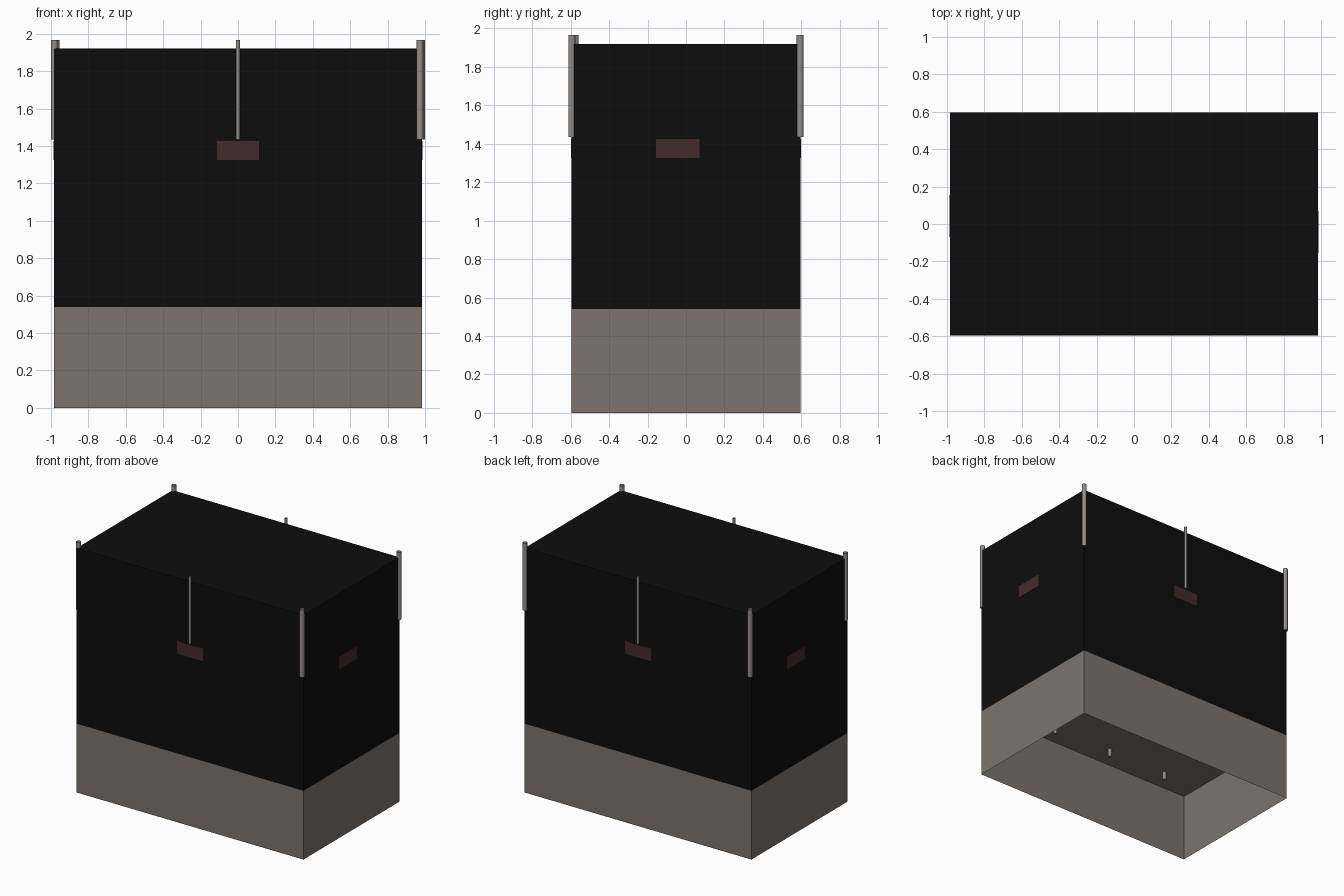
import bpy, bmesh, math

if "Cube" in bpy.data.objects:
    bpy.data.objects.remove(bpy.data.objects["Cube"])

X, Y = 0.985, 0.595      # half width and half depth of the cabinet
SKIRT, TOP = 0.54, 1.92


def material(name, rgb):
    m = bpy.data.materials.new(name)
    m.diffuse_color = (*rgb, 1)
    m.use_nodes = True
    m.node_tree.nodes["Principled BSDF"].inputs["Base Color"].default_value = m.diffuse_color
    return m


BLACK = material("black_panel", (0.004, 0.004, 0.004))
GREY = material("warm_grey", (0.2, 0.175, 0.155))
PLATE = material("dark_red_brown", (0.055, 0.025, 0.025))
METAL = material("metal", (0.3, 0.27, 0.25))


def finish(bm, name, mat):
    bmesh.ops.recalc_face_normals(bm, faces=bm.faces)
    me = bpy.data.meshes.new(name)
    bm.to_mesh(me)
    bm.free()
    ob = bpy.data.objects.new(name, me)
    bpy.context.collection.objects.link(ob)
    me.materials.append(mat)
    return ob


def box(name, lo, hi, mat, open_bottom=False):
    bm = bmesh.new()
    bmesh.ops.create_cube(bm, size=1)
    for v in bm.verts:
        v.co = [(a + b) / 2 + c * (b - a) for a, b, c in zip(lo, hi, v.co)]
    bmesh.ops.recalc_face_normals(bm, faces=bm.faces)
    if open_bottom:
        ends = [f for f in bm.faces if f.normal.z < -0.9]
        bmesh.ops.delete(bm, geom=ends, context='FACES_ONLY')
    return finish(bm, name, mat)


def tube(name, x, y, z0, z1, r, capped=False):
    bm = bmesh.new()
    bmesh.ops.create_cone(bm, cap_ends=capped, segments=12, radius1=r, radius2=r, depth=z1 - z0)
    bmesh.ops.translate(bm, verts=bm.verts, vec=(x, y, (z0 + z1) / 2))
    ob = finish(bm, name, METAL)
    for f in ob.data.polygons:
        f.use_smooth = abs(f.normal.z) < 0.5


# open grey skirt with its ceiling, and the black body above it
box("skirt", (-X, -Y, 0), (X, Y, SKIRT), GREY, open_bottom=True)
box("body", (-X, -Y, SKIRT), (X, Y, TOP), BLACK, open_bottom=True)

# one plate on each side, the end plates shifted a little
e = 0.002
for s, side in ((-1, "front"), (1, "back")):
    y0, y1 = sorted((s * (Y - 0.005), s * (Y + e)))
    box(side + "_plate", (-0.113, y0, 1.325), (0.113, y1, 1.425), PLATE)
for s, side in ((1, "right"), (-1, "left")):
    x0, x1 = sorted((s * (X - 0.005), s * (X + e)))
    y0, y1 = sorted((s * -0.155, s * 0.07))
    box(side + "_plate", (x0, y0, 1.325), (x1, y1, 1.425), PLATE)

# open corner tubes and thinner middle tubes, partly sunk in the panels
for name, x, y, r in (("front_right_post", 0.973, -0.594, 0.018),
                      ("back_right_post", 0.982, 0.594, 0.018),
                      ("back_left_post", -0.973, 0.594, 0.018),
                      ("front_left_post", -0.982, -0.577, 0.018),
                      ("front_middle_post", 0, -0.597, 0.01),
                      ("back_middle_post", 0, 0.597, 0.01)):
    tube(name, x, y, 1.435, 1.965, r)

# short pegs hanging from the skirt ceiling
for i, x in enumerate((-0.64, -0.11, 0.42)):
    for j, y in enumerate((-0.41, -0.03, 0.35)):
        tube(f"peg_{i}_{j}", x, y, 0.475, 0.54, 0.014, capped=True)
